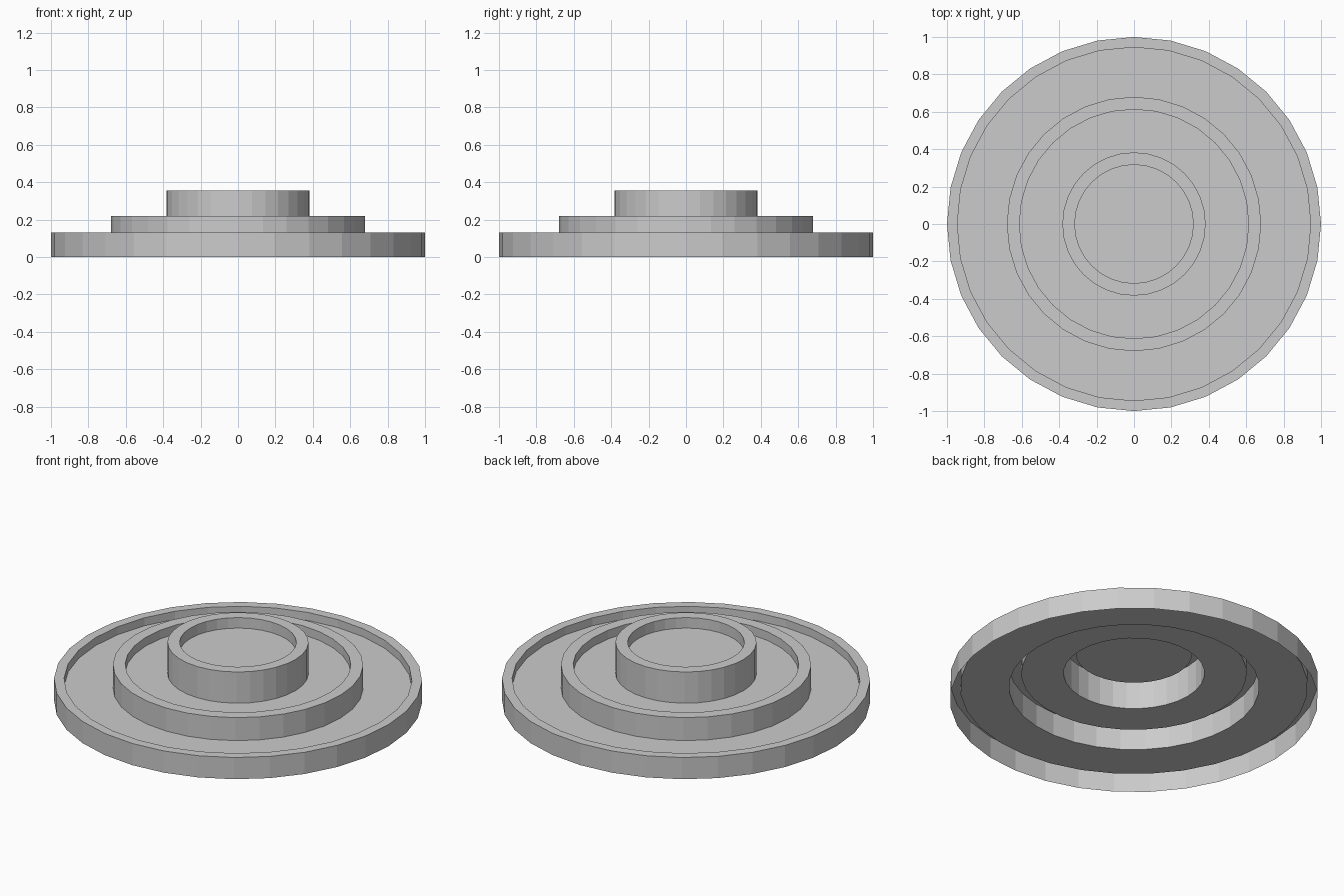
import bpy, bmesh
from math import cos, sin, pi

if "Cube" in bpy.data.objects:
    bpy.data.objects.remove(bpy.data.objects["Cube"])

SIDES = 32


def lathe(name, profile, capped):
    """Turn an (r, z) profile around z; optionally fill the last ring."""
    bm = bmesh.new()
    rings = [[bm.verts.new((r * cos(2 * pi * i / SIDES), r * sin(2 * pi * i / SIDES), z))
              for i in range(SIDES)] for r, z in profile]
    for a, b in zip(rings, rings[1:]):
        for i in range(SIDES):
            j = (i + 1) % SIDES
            bm.faces.new((a[i], a[j], b[j], b[i]))
    if capped:
        bm.faces.new(rings[-1])
    mesh = bpy.data.meshes.new(name)
    bm.to_mesh(mesh)
    bm.free()
    obj = bpy.data.objects.new(name, mesh)
    bpy.context.collection.objects.link(obj)
    return obj


# Each tier: name, outer radius, rim inner radius, base z, rim z, floor z
tiers = [
    ("lower_basin", 1.0, 0.945, 0.0, 0.13, 0.082),
    ("middle_basin", 0.68, 0.613, 0.082, 0.22, 0.168),
    ("upper_basin", 0.383, 0.317, 0.168, 0.355, 0.292),
]

# Open-bottomed shells: wall, rim, inner lip, floor up to the next tier
for k, (name, outer, inner, base, rim, floor) in enumerate(tiers):
    profile = [(outer, base), (outer, rim), (inner, rim), (inner, floor)]
    last = k == len(tiers) - 1
    if not last:
        profile.append((tiers[k + 1][1], floor))
    lathe(name, profile, capped=last)
